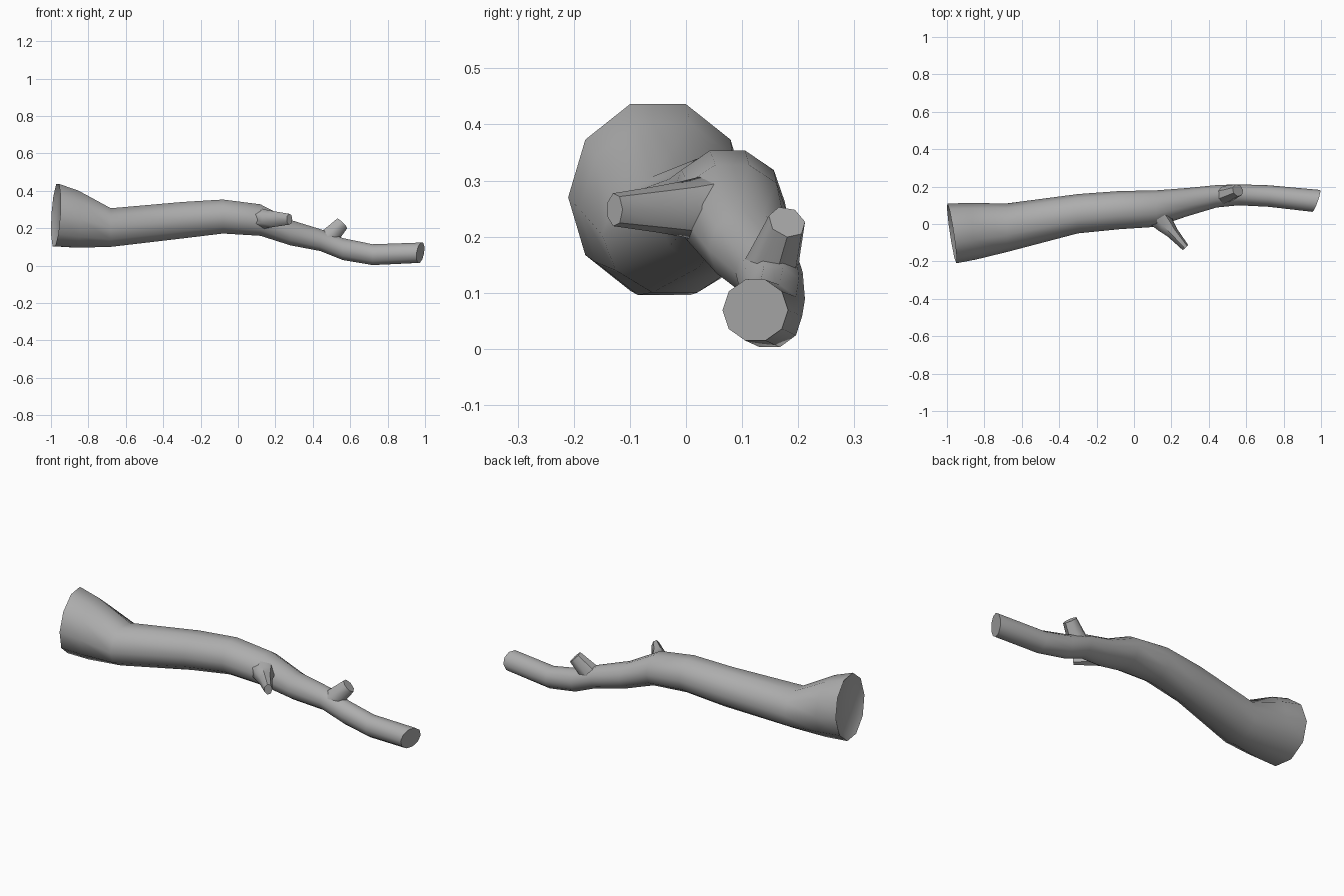
import bpy, bmesh, math
from mathutils import Vector

cube = bpy.data.objects.get("Cube")
if cube:
    bpy.data.objects.remove(cube, do_unlink=True)

bark = bpy.data.materials.new("grey_bark")
bark.use_nodes = True
GREY = (0.42, 0.42, 0.42, 1)
bark.diffuse_color = GREY
bark.node_tree.nodes["Principled BSDF"].inputs["Base Color"].default_value = GREY


def loft(name, rings, sides, hollow=0.0):
    """Skin a tube through rings of (centre, half axis u, half axis v)."""
    bm = bmesh.new()
    loops = []
    for centre, u, v in rings:
        angles = [2 * math.pi * i / sides for i in range(sides)]
        loops.append([bm.verts.new(centre + u * math.cos(a) + v * math.sin(a)) for a in angles])
    for a, b in zip(loops, loops[1:]):
        for i in range(sides):
            j = (i + 1) % sides
            bm.faces.new((a[i], a[j], b[j], b[i]))
    start = bm.faces.new(loops[0][::-1])
    bm.faces.new(loops[-1])
    bmesh.ops.recalc_face_normals(bm, faces=bm.faces[:])
    # Shallow dished end grain
    if hollow:
        bmesh.ops.inset_region(bm, faces=[start], thickness=0.035, depth=-hollow)
    mesh = bpy.data.meshes.new(name)
    bm.to_mesh(mesh)
    bm.free()
    mesh.materials.append(bark)
    obj = bpy.data.objects.new(name, mesh)
    bpy.context.collection.objects.link(obj)
    bpy.ops.object.select_all(action='DESELECT')
    obj.select_set(True)
    bpy.context.view_layer.objects.active = obj
    bpy.ops.object.shade_smooth_by_angle(angle=math.radians(50))
    return obj


def trunk_ring(x, y0, y1, z0, z1, lean_y=0.0, lean_z=0.0):
    """Ring across the trunk from its extents, leaning along x."""
    ry, rz = (y1 - y0) / 2, (z1 - z0) / 2
    return (Vector((x, (y0 + y1) / 2, (z0 + z1) / 2)),
            Vector((lean_y, 1, 0)) * ry, Vector((lean_z, 0, 1)) * rz)


def twig(name, base, tip, side, profile, sides=7):
    """Tapered stub; profile holds (fraction, half width, half height)."""
    base, tip = Vector(base), Vector(tip)
    along = (tip - base).normalized()
    u = Vector(side)
    u = (u - along * u.dot(along)).normalized()
    v = along.cross(u)
    return loft(name, [(base.lerp(tip, t), u * a, v * b) for t, a, b in profile], sides)


# Main branch, flared at the cut end
loft("main_branch", [
    trunk_ring(-0.974, -0.21, 0.11, 0.095, 0.445, -0.15, 0.06),
    trunk_ring(-0.86, -0.19, 0.112, 0.088, 0.41, -0.1),
    trunk_ring(-0.68, -0.15, 0.11, 0.095, 0.312),
    trunk_ring(-0.30, -0.05, 0.16, 0.14, 0.345),
    trunk_ring(-0.08, -0.028, 0.176, 0.167, 0.358),
    trunk_ring(0.12, -0.015, 0.18, 0.155, 0.332),
    trunk_ring(0.28, 0.04, 0.192, 0.105, 0.248),
    trunk_ring(0.44, 0.088, 0.208, 0.075, 0.198),
    trunk_ring(0.56, 0.10, 0.212, 0.027, 0.15),
    trunk_ring(0.72, 0.092, 0.207, 0.0, 0.117),
    trunk_ring(0.975, 0.065, 0.182, 0.012, 0.126, 0.35, 0.15),
], 10, hollow=0.02)

# Side twig pointing forward
twig("front_twig", (0.09, 0.08, 0.25), (0.275, -0.127, 0.248), (1, 1, 0),
     [(0, 0.075, 0.07), (0.4, 0.052, 0.05), (0.62, 0.034, 0.042), (1, 0.021, 0.03)])

# Short twig pointing up
twig("upper_twig", (0.455, 0.145, 0.12), (0.555, 0.18, 0.226), (1, 0, -1),
     [(0, 0.06, 0.055), (0.45, 0.05, 0.045), (1, 0.039, 0.034)])
